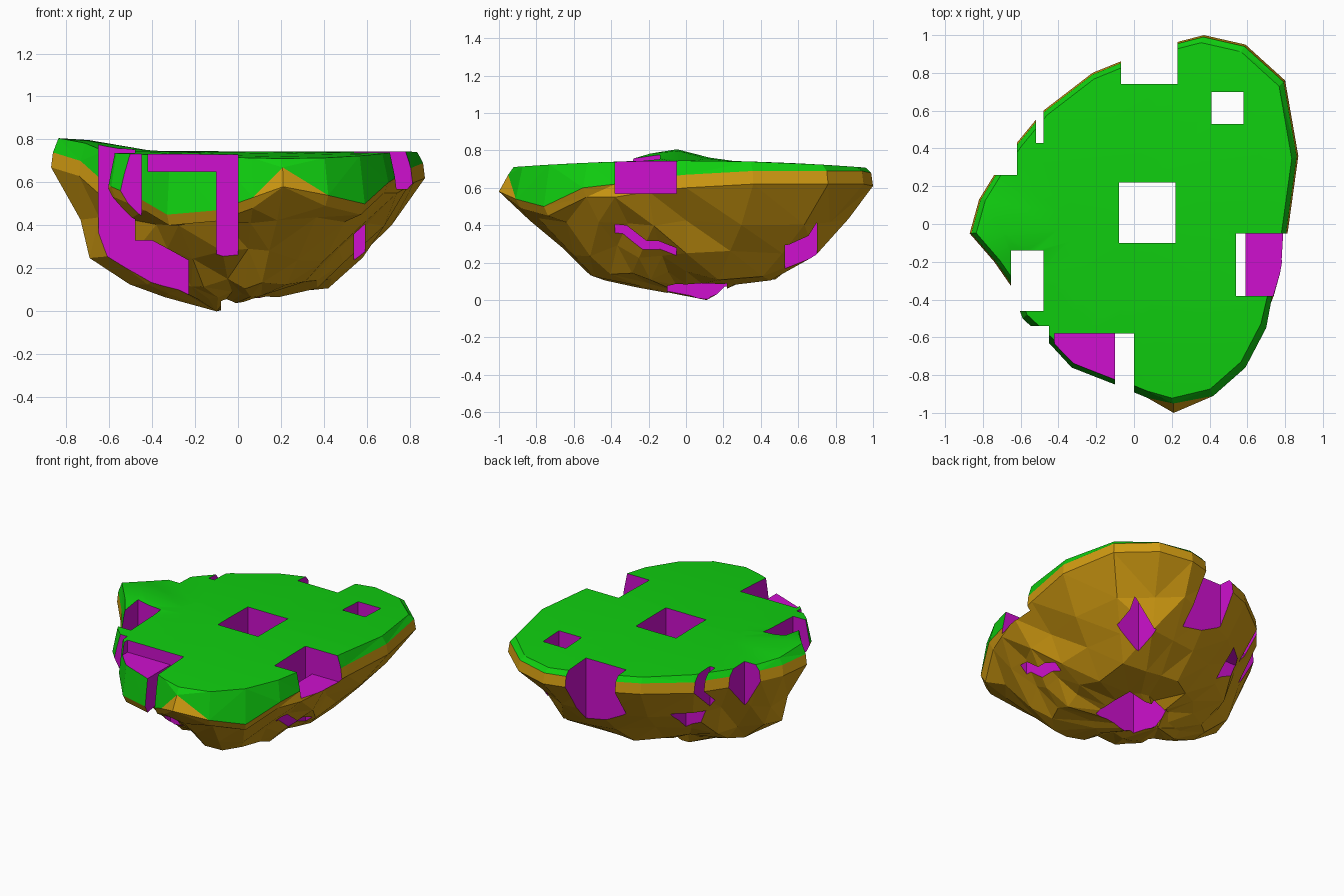
import bpy, bmesh, math, random
from mathutils import Vector

random.seed(4)
cube = bpy.data.objects.get("Cube")
if cube:
    bpy.data.objects.remove(cube, do_unlink=True)


def material(name, rgb):
    mat = bpy.data.materials.new(name)
    mat.use_nodes = True
    mat.diffuse_color = (*rgb, 1)
    mat.node_tree.nodes["Principled BSDF"].inputs["Base Color"].default_value = (*rgb, 1)
    return mat


grass = material("grass green", (0.005, 0.62, 0.005))
rock = material("golden brown rock", (0.64, 0.33, 0.006))
cut_face = material("magenta cut face", (0.62, 0.005, 0.62))

# Plan outline with the height where grass meets rock
outline = [
    (.87, .36, .69), (.8, .76, .69), (.59, .95, .69), (.37, 1, .68), (.1, .93, .68),
    (-.22, .8, .69), (-.48, .6, .69), (-.62, .43, .7), (-.74, .26, .71),
    (-.82, .13, .72), (-.87, -.05, .74), (-.74, -.2, .7), (-.65, -.33, .62),
    (-.59, -.5, .58), (-.45, -.63, .52), (-.33, -.76, .45), (-.1, -.85, .47),
    (.07, -.92, .53), (.21, -.96, .67), (.42, -.91, .54), (.59, -.76, .5),
    (.7, -.55, .6), (.74, -.38, .62), (.79, -.2, .65), (.82, 0, .67),
]


def top_height(x, y):
    bump = math.exp(-((x + .78) ** 2 + (y + .08) ** 2) / .03)
    return .745 - .04 * y * y + .07 * bump


# Island body: rings from the grass centre, over the rim, down to the lowest point
bm = bmesh.new()


def ring(place):
    return [bm.verts.new(place(x, y, z)) for x, y, z in outline]


def grass_ring(scale):
    return ring(lambda x, y, z: (x * scale, y * scale, top_height(x * scale, y * scale)))


def belly(x, y, z):
    # Widest rock line; the front tip juts out, other front points tuck in
    if y < -.95:
        return (x, -1, .58)
    return (x, y, z - .07) if z > .6 else (x * .97, y * .97, z - .05)


def rock_ring(scale, height, rough):
    def place(x, y, z):
        side = max(0, math.cos(math.atan2(y, x) - math.radians(193))) ** 6
        s = scale + side * max(0, .86 - scale) * (.85 if height > .2 else .3)
        s += random.uniform(-rough, rough)
        return (x * s, y * s, height + random.uniform(-rough, rough) * .7)
    return ring(place)


rings = [
    grass_ring(.45), grass_ring(.8), grass_ring(.96),
    ring(lambda x, y, z: (x * .99, y * .99, z) if z > .6 else (x, y, z)),
    ring(belly),
    rock_ring(.84, .42, .035), rock_ring(.68, .26, .05),
    rock_ring(.5, .13, .04), rock_ring(.25, .08, .03),
]
count = len(outline)
for level, (upper, lower) in enumerate(zip(rings, rings[1:])):
    for i in range(count):
        j = (i + 1) % count
        face = bm.faces.new((upper[i], lower[i], lower[j], upper[j]))
        face.material_index = 0 if level < 3 else 1
        face.smooth = level < 2
top = bm.verts.new((0, 0, top_height(0, 0)))
tip = bm.verts.new((-.1, .11, 0))
for i in range(count):
    j = (i + 1) % count
    bm.faces.new((top, rings[0][i], rings[0][j])).smooth = True
    bm.faces.new((tip, rings[-1][j], rings[-1][i])).material_index = 1
bmesh.ops.triangulate(bm, faces=bm.faces[:])
bmesh.ops.recalc_face_normals(bm, faces=bm.faces[:])
mesh = bpy.data.meshes.new("floating_island")
bm.to_mesh(mesh)
bm.free()
for mat in (grass, rock, cut_face):
    mesh.materials.append(mat)
island = bpy.data.objects.new("floating_island", mesh)
bpy.context.collection.objects.link(island)


# Box-shaped bites, each lined with the cut colour
def bite(name, xs, ys, zs=(-1, 2)):
    bpy.ops.mesh.primitive_cube_add(size=1)
    box = bpy.context.object
    box.name = name + "_cutter"
    box.hide_render = True
    lo, hi = Vector((xs[0], ys[0], zs[0])), Vector((xs[1], ys[1], zs[1]))
    for v in box.data.vertices:
        v.co = (lo + hi) / 2 + Vector(a * b for a, b in zip(v.co, hi - lo))
    box.data.materials.append(cut_face)
    mod = island.modifiers.new(name, 'BOOLEAN')
    mod.operation = 'DIFFERENCE'
    mod.solver = 'EXACT'
    mod.material_mode = 'TRANSFER'
    mod.object = box
    bpy.ops.object.select_all(action='DESELECT')
    island.select_set(True)
    bpy.context.view_layer.objects.active = island
    bpy.ops.object.modifier_apply(modifier=mod.name)
    bpy.data.objects.remove(box, do_unlink=True)


bite("centre_shaft", (-.08, .22), (-.1, .22))
bite("back_shaft", (.41, .58), (.53, .7))
bite("back_notch", (-.07, .23), (.74, 1.3))
bite("back_right_slot", (-.52, -.48), (.43, .8))
bite("back_right_hollow", (-.52, -.3), (.43, .8), (-1, .43))
bite("back_right_step", (-.9, -.62), (.26, .43))
bite("right_shaft", (-.65, -.48), (-.46, -.14))
bite("right_hollow", (-.65, -.23), (-.46, -.14), (-1, .33))
bite("front_right_step", (-.9, -.45), (-.9, -.54))
bite("front_slot", (-.1, 0), (-1.3, -.58))
bite("front_shelf", (-.42, -.05), (-1.3, -.58), (.65, 2))
bite("left_slot", (.54, .59), (-.38, -.05))
bite("left_shelf", (.56, 1.2), (-.38, -.05), (.57, 2))
